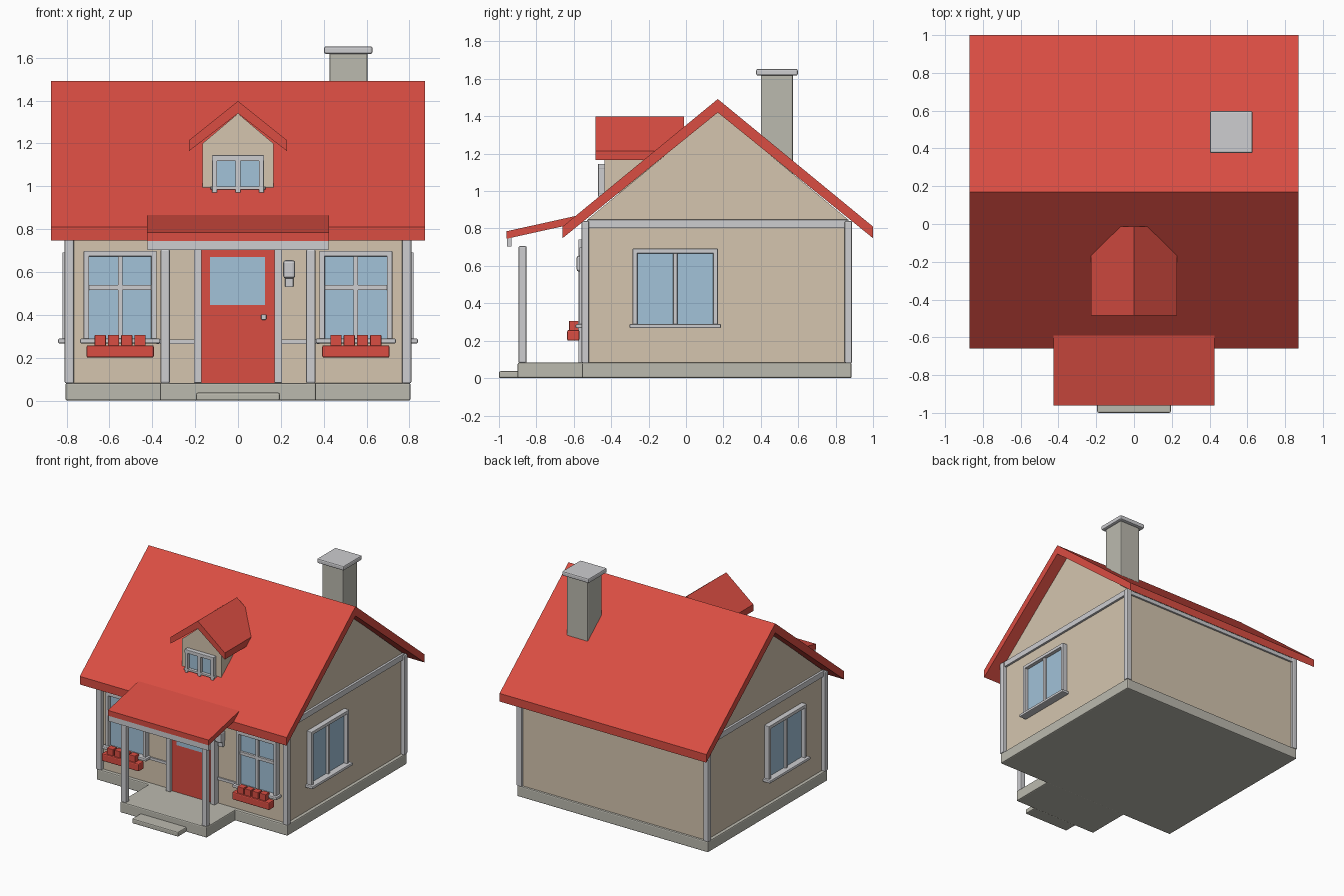
import bpy
import bmesh
from mathutils import Vector

start = bpy.data.objects.get("Cube")
if start:
    bpy.data.objects.remove(start, do_unlink=True)


def material(name, r, g, b):
    m = bpy.data.materials.new(name)
    m.use_nodes = True
    m.diffuse_color = (r, g, b, 1)
    m.node_tree.nodes["Principled BSDF"].inputs["Base Color"].default_value = (r, g, b, 1)
    return m


RED = material("roof red", 0.70, 0.075, 0.055)
WALL = material("wall beige", 0.66, 0.56, 0.43)
TRIM = material("trim grey", 0.61, 0.61, 0.63)
STONE = material("stone grey", 0.50, 0.49, 0.43)
GLASS = material("window blue", 0.36, 0.54, 0.69)


def finish(bm, name, mat, bevel=0.0):
    bmesh.ops.recalc_face_normals(bm, faces=bm.faces)
    mesh = bpy.data.meshes.new(name)
    bm.to_mesh(mesh)
    bm.free()
    mesh.materials.append(mat)
    ob = bpy.data.objects.new(name, mesh)
    bpy.context.collection.objects.link(ob)
    if bevel:
        mod = ob.modifiers.new("soft edges", "BEVEL")
        mod.width = bevel
        mod.segments = 2
    return ob


def box(name, mat, x, y, z, bevel=0.0):
    """Box from (low, high) ranges on each axis."""
    bm = bmesh.new()
    bmesh.ops.create_cube(bm, size=1)
    for v in bm.verts:
        v.co = Vector([(a + b) / 2 + c * abs(b - a) for c, (a, b) in zip(v.co, (x, y, z))])
    return finish(bm, name, mat, bevel)


def prism(name, mat, profile, axis, low, high):
    """Extrude a profile of (across, z) points along x or y."""
    bm = bmesh.new()
    place = (lambda p: (low, p[0], p[1])) if axis == "x" else (lambda p: (p[0], low, p[1]))
    face = bm.faces.new([bm.verts.new(place(p)) for p in profile])
    new = bmesh.ops.extrude_face_region(bm, geom=[face])["geom"]
    shift = Vector((high - low, 0, 0)) if axis == "x" else Vector((0, high - low, 0))
    bmesh.ops.translate(bm, vec=shift, verts=[g for g in new if isinstance(g, bmesh.types.BMVert)])
    return finish(bm, name, mat)


def wall_box(side, name, mat, u, d, z, bevel=0.0):
    """Box on a wall: u runs along the wall, d is distance out from the centre."""
    if side == "front":
        return box(name, mat, u, (-d[1], -d[0]), z, bevel)
    if side == "left":
        return box(name, mat, d, u, z, bevel)
    return box(name, mat, (-d[1], -d[0]), u, z, bevel)


def window(side, name, u, z, d, rail=None):
    """Framed window with a centre bar, a sill and an optional cross rail."""
    (u0, u1), (z0, z1), w = u, z, 0.025
    mid = (u0 + u1) / 2
    wall_box(side, name + "_glass", GLASS, (u0 + w, u1 - w), (d - 0.02, d + 0.012), (z0, z1 - w))
    for a in (u0, u1 - w):
        wall_box(side, name + "_jamb", TRIM, (a, a + w), (d - 0.02, d + 0.04), (z0, z1), 0.003)
    wall_box(side, name + "_head", TRIM, u, (d - 0.02, d + 0.04), (z1 - w, z1), 0.003)
    wall_box(side, name + "_bar", TRIM, (mid - 0.011, mid + 0.011), (d - 0.02, d + 0.03), (z0, z1 - w), 0.002)
    if rail:
        wall_box(side, name + "_rail", TRIM, (u0 + w, u1 - w), (d - 0.02, d + 0.028),
                 (rail - 0.012, rail + 0.012), 0.002)
    wall_box(side, name + "_sill", TRIM, (u0 - 0.017, u1 + 0.017), (d - 0.02, d + 0.06),
             (z0 - 0.005, z0 + 0.017), 0.006)


# Base, porch floor and step
box("foundation", STONE, (-0.805, 0.805), (-0.555, 0.885), (0, 0.083), 0.008)
box("porch_floor", STONE, (-0.365, 0.365), (-0.9, -0.54), (0, 0.083), 0.008)
box("porch_step", STONE, (-0.195, 0.195), (-1, -0.89), (0, 0.037), 0.008)

# Walls with gables, and the main roof
prism("walls", WALL, [(-0.53, 0.07), (0.87, 0.07), (0.87, 0.845), (0.17, 1.425), (-0.53, 0.845)],
      "x", -0.78, 0.78)
prism("main_roof", RED, [(-0.66, 0.81), (0.17, 1.492), (1, 0.81), (1, 0.748), (0.17, 1.42), (-0.66, 0.748)],
      "x", -0.872, 0.872)

# Corner posts and trim band
for sx in (-1, 1):
    for y in (-0.538, 0.868):
        box("corner_post", TRIM, (sx * 0.787 - 0.022, sx * 0.787 + 0.022), (y - 0.02, y + 0.02),
            (0.08, 0.84), 0.007)
    a = sx * 0.785
    box("side_band", TRIM, (a - 0.012, a + 0.012), (-0.53, 0.87), (0.803, 0.847), 0.003)
for y in (-0.534, 0.874):
    box("eave_band", TRIM, (-0.78, 0.78), (y - 0.01, y + 0.01), (0.803, 0.835), 0.003)

# Windows and flower boxes
for sx, side in ((-1, "right"), (1, "left")):
    window(side, side + "_side_window", (-0.285, 0.17), (0.272, 0.692), 0.78)
    c = sx * 0.55
    window("front", side + "_front_window", (c - 0.17, c + 0.17), (0.272, 0.698), 0.53, 0.528)
    box("flower_box", RED, (c - 0.157, c + 0.157), (-0.635, -0.57), (0.2, 0.258), 0.008)
    for i in range(4):
        f = c + (i - 1.5) * 0.062
        box("flower", RED, (f - 0.026, f + 0.026), (-0.625, -0.575), (0.25, 0.306), 0.003)

# Door, frame, handle and wall lamp
box("door", RED, (-0.17, 0.17), (-0.55, -0.52), (0.083, 0.71))
box("door_glass", GLASS, (-0.13, 0.127), (-0.556, -0.54), (0.445, 0.67))
box("door_handle", TRIM, (0.108, 0.132), (-0.575, -0.545), (0.377, 0.402), 0.004)
for sx in (-1, 1):
    box("door_jamb", TRIM, (sx * 0.188 - 0.018, sx * 0.188 + 0.018), (-0.575, -0.52), (0.083, 0.74), 0.003)
    box("wall_rail", TRIM, (sx * 0.29 - 0.09, sx * 0.29 + 0.09), (-0.54, -0.525), (0.264, 0.284))
box("door_head", TRIM, (-0.206, 0.206), (-0.575, -0.52), (0.705, 0.742), 0.003)
box("lamp", TRIM, (0.211, 0.267), (-0.585, -0.53), (0.57, 0.655), 0.012)
box("lamp_bracket", TRIM, (0.22, 0.258), (-0.555, -0.525), (0.53, 0.575), 0.003)

# Porch posts, beam and lean-to roof
for sx in (-1, 1):
    box("porch_post", TRIM, (sx * 0.34 - 0.022, sx * 0.34 + 0.022), (-0.896, -0.852), (0.08, 0.706), 0.008)
box("porch_beam", TRIM, (-0.423, 0.423), (-0.958, -0.934), (0.703, 0.752))
prism("porch_roof", RED, [(-0.96, 0.785), (-0.585, 0.868), (-0.585, 0.828), (-0.96, 0.745)],
      "x", -0.425, 0.425)

# Dormer
prism("dormer_walls", WALL, [(-0.165, 0.99), (0.165, 0.99), (0.165, 1.2), (0, 1.34), (-0.165, 1.2)],
      "y", -0.437, -0.05)
prism("dormer_roof", RED, [(-0.228, 1.215), (0, 1.398), (0.228, 1.215), (0.228, 1.165), (0, 1.34), (-0.228, 1.165)],
      "y", -0.485, -0.012)
box("dormer_glass", GLASS, (-0.1, 0.1), (-0.446, -0.43), (0.985, 1.12))
box("dormer_head", TRIM, (-0.122, 0.122), (-0.47, -0.43), (1.118, 1.145), 0.003)
box("dormer_sill", TRIM, (-0.128, 0.128), (-0.468, -0.43), (0.984, 1.0), 0.003)
for x in (-0.109, 0, 0.109):
    box("dormer_bar", TRIM, (x - 0.012, x + 0.012), (-0.47, -0.43), (0.97, 1.125), 0.003)

# Chimney
box("chimney", STONE, (0.428, 0.605), (0.4, 0.572), (1.05, 1.63), 0.007)
box("chimney_cap", TRIM, (0.402, 0.628), (0.375, 0.598), (1.618, 1.653), 0.009)
